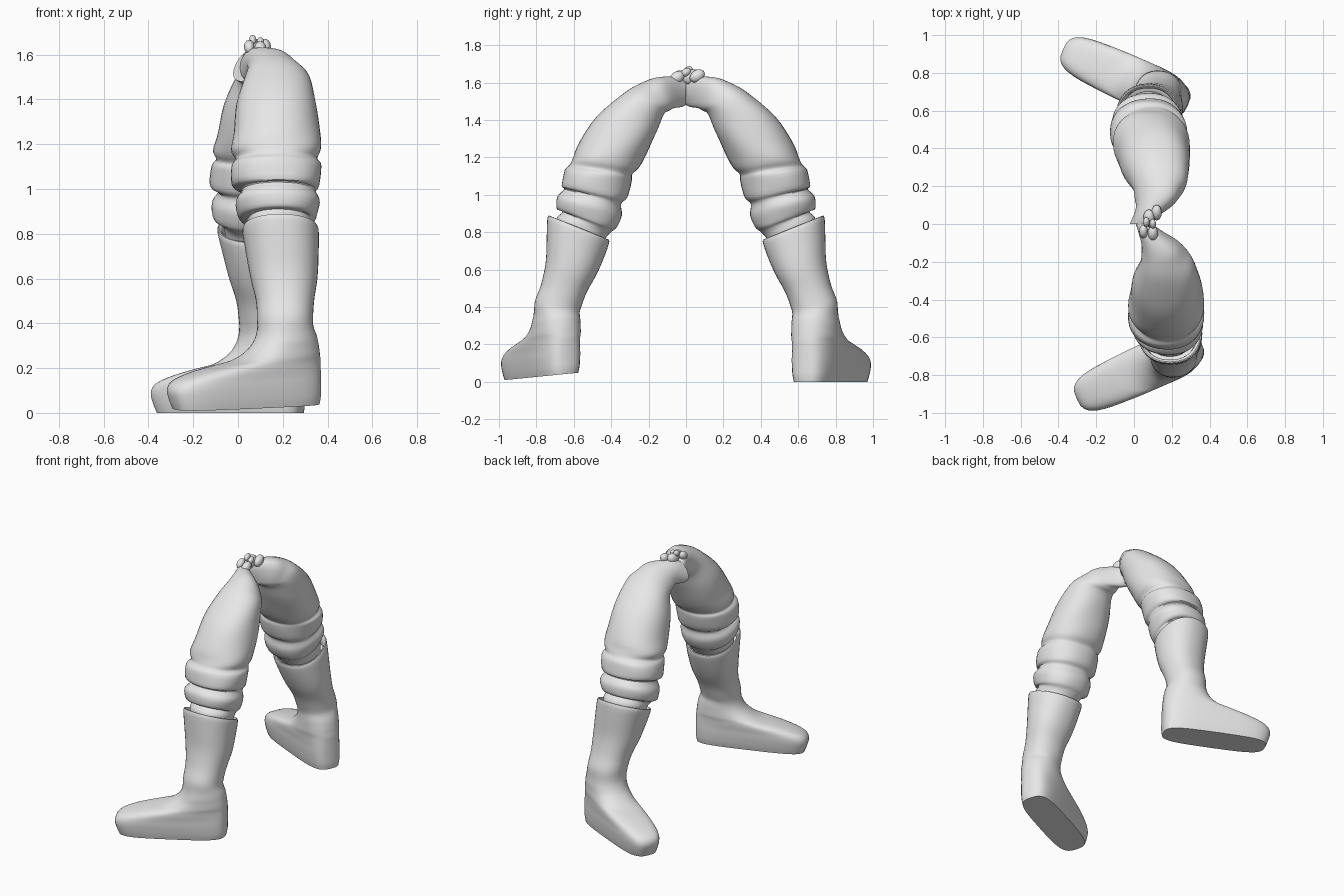
import bpy, bmesh, math
from mathutils import Vector

cube = bpy.data.objects.get("Cube")
if cube:
    bpy.data.objects.remove(cube, do_unlink=True)

grey = bpy.data.materials.new("light_grey")
grey.use_nodes = True
grey.diffuse_color = (0.8, 0.8, 0.8, 1)
grey.node_tree.nodes["Principled BSDF"].inputs["Base Color"].default_value = (0.8, 0.8, 0.8, 1)

SEGMENTS = 40
STEPS = 4


def finish(name, bm):
    """Turn a bmesh into a smooth shaded object with sharp creases."""
    bmesh.ops.recalc_face_normals(bm, faces=bm.faces)
    mesh = bpy.data.meshes.new(name)
    bm.to_mesh(mesh)
    bm.free()
    mesh.materials.append(grey)
    obj = bpy.data.objects.new(name, mesh)
    bpy.context.collection.objects.link(obj)
    bpy.ops.object.select_all(action='DESELECT')
    obj.select_set(True)
    bpy.context.view_layer.objects.active = obj
    bpy.ops.object.shade_smooth_by_angle(angle=math.radians(38))
    return obj


def spline(p, q, r, s, t):
    """Smooth curve from q to r."""
    return q + (r - p) * (t / 2) + (p * 2 - q * 5 + r * 4 - s) * (t * t / 2) \
        + (q * 3 - p - r * 3 + s) * (t ** 3 / 2)


def power(v, n):
    return math.copysign(abs(v) ** (2 / n), v)


# Each station is centre, front half axis, inner half axis, (roundness, pinch, 0)
def foot_station(heel, toe, z_heel, z_toe, width, roundness, pinch):
    along = Vector((-0.91, -0.41, 0))
    across = Vector((-0.41, 0.91, 0))
    ankle = Vector((0.22, -0.69, 0))
    back = ankle + along * heel + Vector((0, 0, z_heel))
    front = ankle + along * toe + Vector((0, 0, z_toe))
    return ((back + front) / 2, (front - back) / 2, across * width,
            Vector((roundness, pinch, 0)))


def leg_station(y_out, z_out, y_in, z_in, x_front, x_back):
    x = (x_front + x_back) / 2
    outer, inner = Vector((x, y_out, z_out)), Vector((x, y_in, z_in))
    return ((outer + inner) / 2, Vector(((x_front - x_back) / 2, 0, 0)),
            (inner - outer) / 2, Vector((2.2, 0, 0)))


# How far the rear leg is moved forward along x at each height
SHIFT = [(0, 0.07), (0.4, 0.08), (0.85, 0.115), (1.1, 0.09), (1.5, 0.04), (1.62, 0)]


def shift_at(z):
    for (z0, s0), (z1, s1) in zip(SHIFT, SHIFT[1:]):
        if z <= z1:
            return s0 + (s1 - s0) * max(0, z - z0) / (z1 - z0)
    return 0


def place(p, rear):
    """The rear leg mirrors the near one; the near foot rolls a little."""
    if rear:
        return Vector((p.x - shift_at(p.z), -p.y, p.z))
    fade = max(0, 1 - max(p.z, 0) / 0.4)
    return Vector((p.x, p.y, p.z + fade * (0.01 + 0.1 * (p.y + 0.96))))


def loft(name, stations, rear, ripple=0):
    bm = bmesh.new()
    rings = []
    last = len(stations) - 1
    for k in range(last * STEPS + 1):
        i = min(k // STEPS, last - 1)
        t = k / STEPS - i
        near = [stations[min(max(i + d, 0), last)] for d in (-1, 0, 1, 2)]
        c, a, b, e = (spline(*parts, t) for parts in zip(*near))
        ring = []
        for j in range(SEGMENTS):
            ang = math.tau * j / SEGMENTS
            cos, sin = math.cos(ang), math.sin(ang)
            wave = 1 + ripple * math.sin(3 * ang + 0.6 * k)
            p = c + a * (power(cos, e.x) * wave) \
                + b * (power(sin, e.x) * wave * (1 - e.y * sin * sin))
            ring.append(bm.verts.new(place(p, rear)))
        rings.append(ring)
    for lower, upper in zip(rings, rings[1:]):
        for j in range(SEGMENTS):
            n = (j + 1) % SEGMENTS
            bm.faces.new((lower[j], lower[n], upper[n], upper[j]))
    bm.faces.new(rings[0])
    bm.faces.new(rings[-1])
    return finish(name, bm)


# Boot: foot from the sole to the ankle, then the shaft and its open rim
boot = [foot_station(*row) for row in (
    (-0.145, 0.55, 0, 0, 0.12, 3, 0.14),
    (-0.15, 0.565, 0.04, 0.04, 0.13, 3, 0.14),
    (-0.15, 0.575, 0.1, 0.09, 0.135, 3, 0.12),
    (-0.15, 0.55, 0.15, 0.13, 0.135, 2.9, 0.1),
    (-0.15, 0.47, 0.19, 0.165, 0.133, 2.7, 0.06),
    (-0.15, 0.36, 0.22, 0.195, 0.13, 2.5, 0.03),
    (-0.147, 0.26, 0.25, 0.22, 0.127, 2.4, 0),
    (-0.143, 0.19, 0.29, 0.265, 0.125, 2.2, 0),
    (-0.133, 0.15, 0.34, 0.32, 0.123, 2.1, 0),
)] + [leg_station(*row) for row in (
    (-0.81, 0.42, -0.56, 0.40, 0.085, 0.335),
    (-0.775, 0.52, -0.53, 0.48, 0.08, 0.34),
    (-0.75, 0.64, -0.48, 0.57, 0.055, 0.355),
    (-0.745, 0.77, -0.44, 0.66, 0.035, 0.36),
    (-0.74, 0.88, -0.41, 0.75, 0.02, 0.36),
    (-0.72, 0.875, -0.43, 0.755, 0.04, 0.34),
    (-0.72, 0.82, -0.45, 0.7, 0.05, 0.33),
)]

# Trouser leg: gathered folds above the boot, knee, thigh and the narrow top
trouser = [leg_station(*row) for row in (
    (-0.70, 0.82, -0.46, 0.71, 0.06, 0.32),
    (-0.69, 0.88, -0.43, 0.77, 0.05, 0.33),
    (-0.66, 0.91, -0.40, 0.80, 0.04, 0.33),
    (-0.69, 0.925, -0.37, 0.825, 0.005, 0.35),
    (-0.69, 0.99, -0.345, 0.89, -0.01, 0.365),
    (-0.65, 1.03, -0.345, 0.95, 0.015, 0.345),
    (-0.665, 1.05, -0.315, 0.985, -0.025, 0.365),
    (-0.65, 1.13, -0.29, 1.08, -0.03, 0.37),
    (-0.62, 1.16, -0.285, 1.11, -0.01, 0.355),
    (-0.605, 1.20, -0.25, 1.15, -0.03, 0.37),
    (-0.575, 1.27, -0.20, 1.24, -0.02, 0.365),
    (-0.475, 1.42, -0.155, 1.34, -0.005, 0.35),
    (-0.325, 1.55, -0.12, 1.43, 0.03, 0.32),
    (-0.22, 1.605, -0.085, 1.45, 0.04, 0.275),
    (-0.14, 1.63, -0.06, 1.465, 0.04, 0.23),
    (-0.05, 1.63, -0.02, 1.47, 0.02, 0.14),
    (0, 1.61, 0, 1.48, 0.01, 0.1),
)]

for side, rear in (("near", False), ("rear", True)):
    loft(side + "_boot", boot, rear)
    loft(side + "_trouser_leg", trouser, rear, ripple=0.012)

# Small twisted scraps of cloth where the legs meet
scraps = bmesh.new()
for x, y, z, size in ((0.065, 0.01, 1.665, 0.022), (0.1, 0.0, 1.655, 0.022),
                      (0.05, -0.04, 1.635, 0.03), (0.12, 0.06, 1.635, 0.035),
                      (0.08, 0.03, 1.63, 0.04), (0.1, -0.05, 1.625, 0.035)):
    made = bmesh.ops.create_icosphere(scraps, subdivisions=2, radius=size)
    for v in made["verts"]:
        v.co = Vector((v.co.x * 0.8 + x, v.co.y * 1.2 + y, v.co.z + z + 0.3 * v.co.y))
finish("cloth_scraps", scraps)
